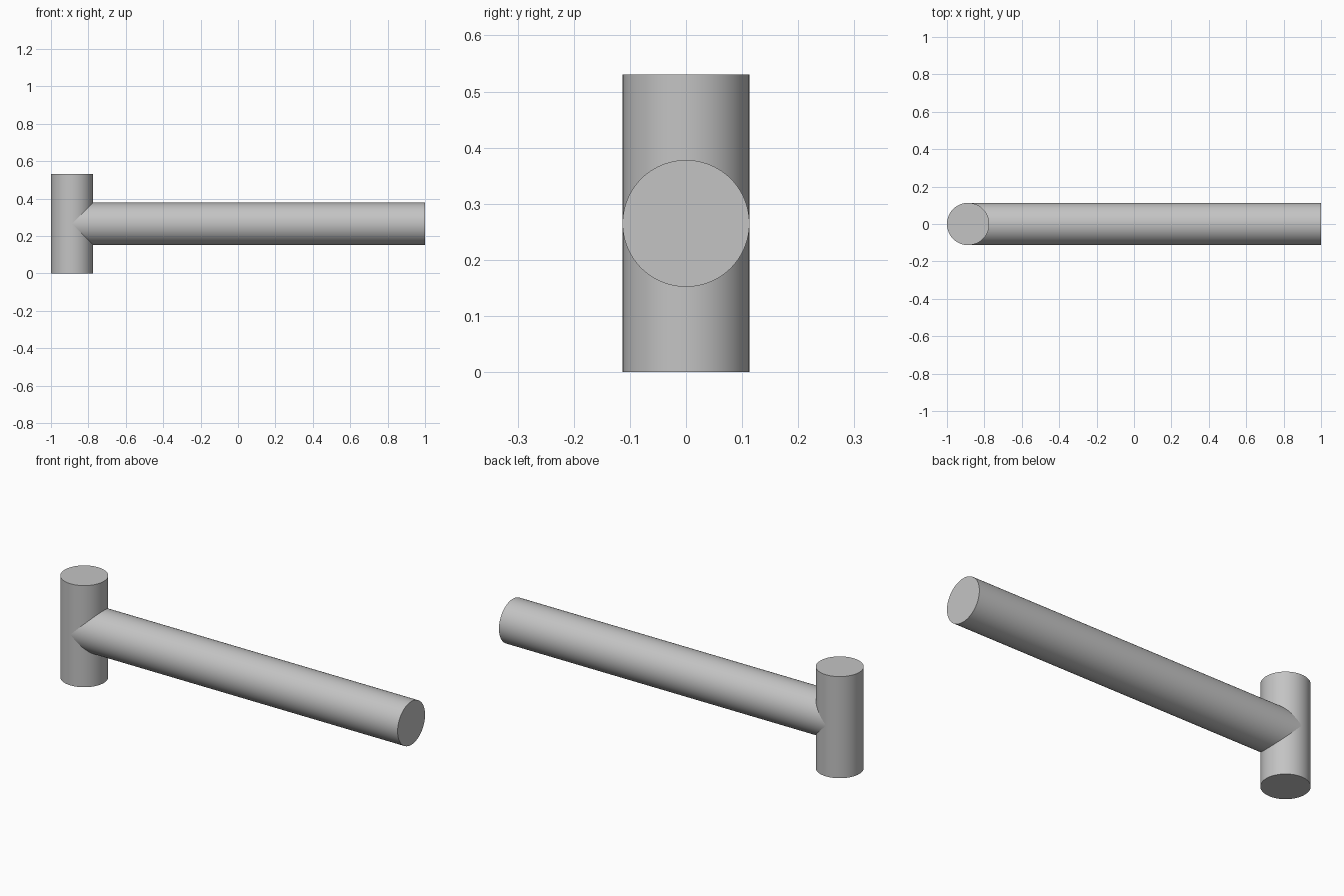
import bpy
import math

cube = bpy.data.objects.get("Cube")
if cube:
    bpy.data.objects.remove(cube, do_unlink=True)

RADIUS = 0.113
HEIGHT = 0.53
POST_X = -1 + RADIUS

# Plain grey finish
grey = bpy.data.materials.new("plain_grey")
grey.use_nodes = True
colour = (0.55, 0.55, 0.55, 1)
grey.diffuse_color = colour
grey.node_tree.nodes["Principled BSDF"].inputs["Base Color"].default_value = colour


def rod(name, length, location, rotation=(0, 0, 0)):
    bpy.ops.mesh.primitive_cylinder_add(
        vertices=96, radius=RADIUS, depth=length, location=location, rotation=rotation)
    obj = bpy.context.object
    obj.name = name
    obj.data.materials.append(grey)
    bpy.ops.object.shade_smooth_by_angle(angle=math.radians(30))
    return obj


# Upright post
rod("upright_post", HEIGHT, (POST_X, 0, HEIGHT / 2))

# Long bar, starting on the axis of the post
rod("long_bar", 1 - POST_X, ((1 + POST_X) / 2, 0, HEIGHT / 2), (0, math.pi / 2, 0))
